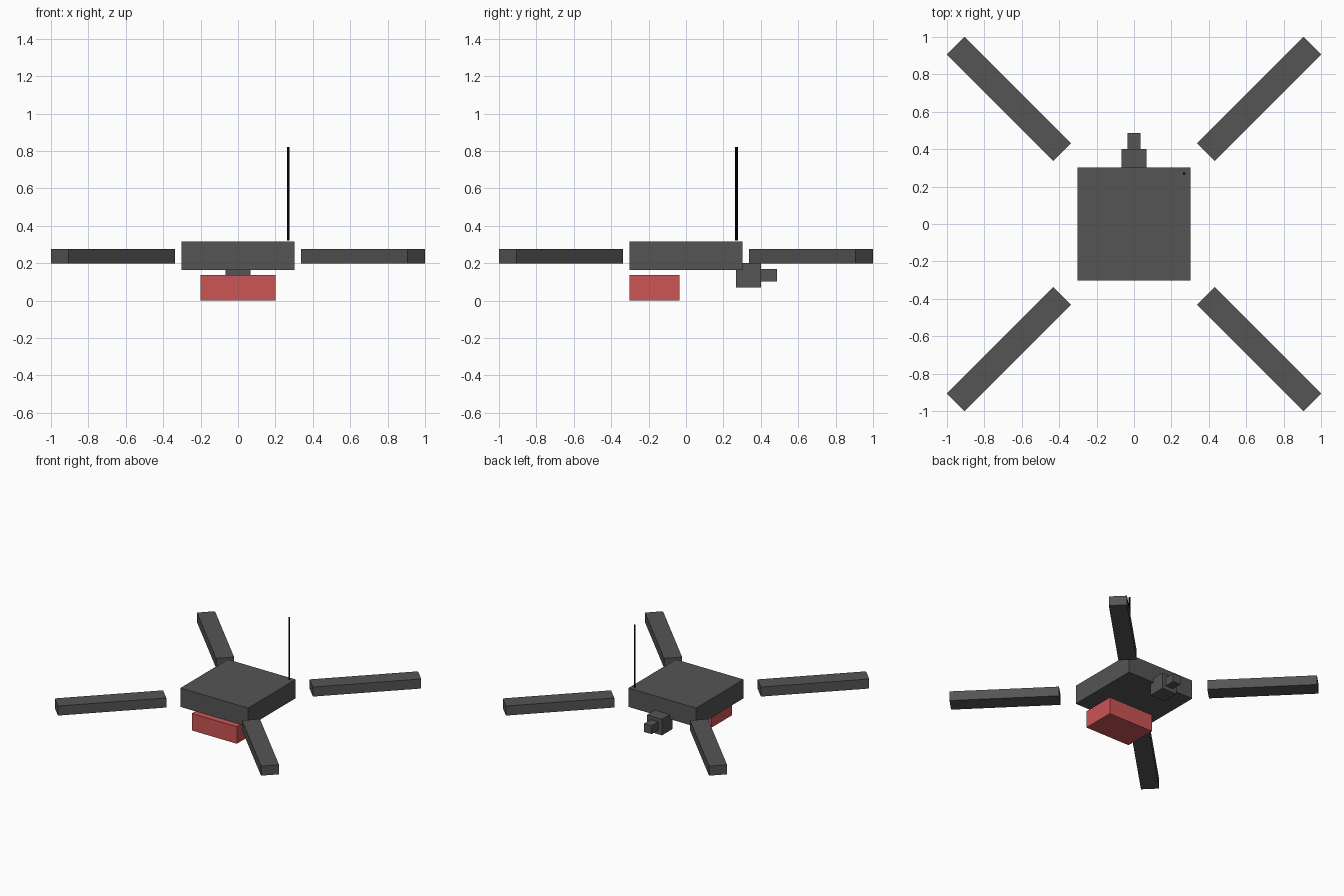
import bpy
import math

if "Cube" in bpy.data.objects:
    bpy.data.objects.remove(bpy.data.objects["Cube"])


def material(name, rgb):
    m = bpy.data.materials.new(name)
    m.diffuse_color = (*rgb, 1)
    m.use_nodes = True
    m.node_tree.nodes["Principled BSDF"].inputs["Base Color"].default_value = m.diffuse_color
    return m


GREY = material("dark grey", (0.09, 0.09, 0.09))
RED = material("soft red", (0.6, 0.09, 0.09))
BLACK = material("black", (0.0, 0.0, 0.0))


def box(name, lo, hi, mat):
    """Box spanning two opposite corners."""
    bpy.ops.mesh.primitive_cube_add(size=1, location=[(a + b) / 2 for a, b in zip(lo, hi)])
    ob = bpy.context.object
    ob.name = name
    ob.scale = [b - a for a, b in zip(lo, hi)]
    ob.data.materials.append(mat)
    return ob


# Central hull and battery pack slung below it
box("body", (-0.302, -0.302, 0.163), (0.302, 0.302, 0.315), GREY)
box("battery", (-0.201, -0.302, 0.0), (0.201, -0.035, 0.137), RED)

# Camera under the rear edge, with its square lens
box("camera", (-0.067, 0.268, 0.07), (0.067, 0.402, 0.2), GREY)
box("camera_lens", (-0.034, 0.402, 0.103), (0.034, 0.486, 0.17), GREY)

# Four detached arms along the diagonals
for i in range(4):
    angle = math.radians(45 + 90 * i)
    arm = box(f"arm_{i + 1}", (-0.402, -0.067, 0.198), (0.402, 0.067, 0.275), GREY)
    r = 0.669 * math.sqrt(2)
    arm.location.x, arm.location.y = r * math.cos(angle), r * math.sin(angle)
    arm.rotation_euler.z = angle

# Thin rod antenna at the rear right corner
bpy.ops.mesh.primitive_cylinder_add(vertices=16, radius=0.0067, depth=0.5,
                                    location=(0.268, 0.27, 0.57))
antenna = bpy.context.object
antenna.name = "antenna"
antenna.data.materials.append(BLACK)
bpy.ops.object.shade_smooth_by_angle()
